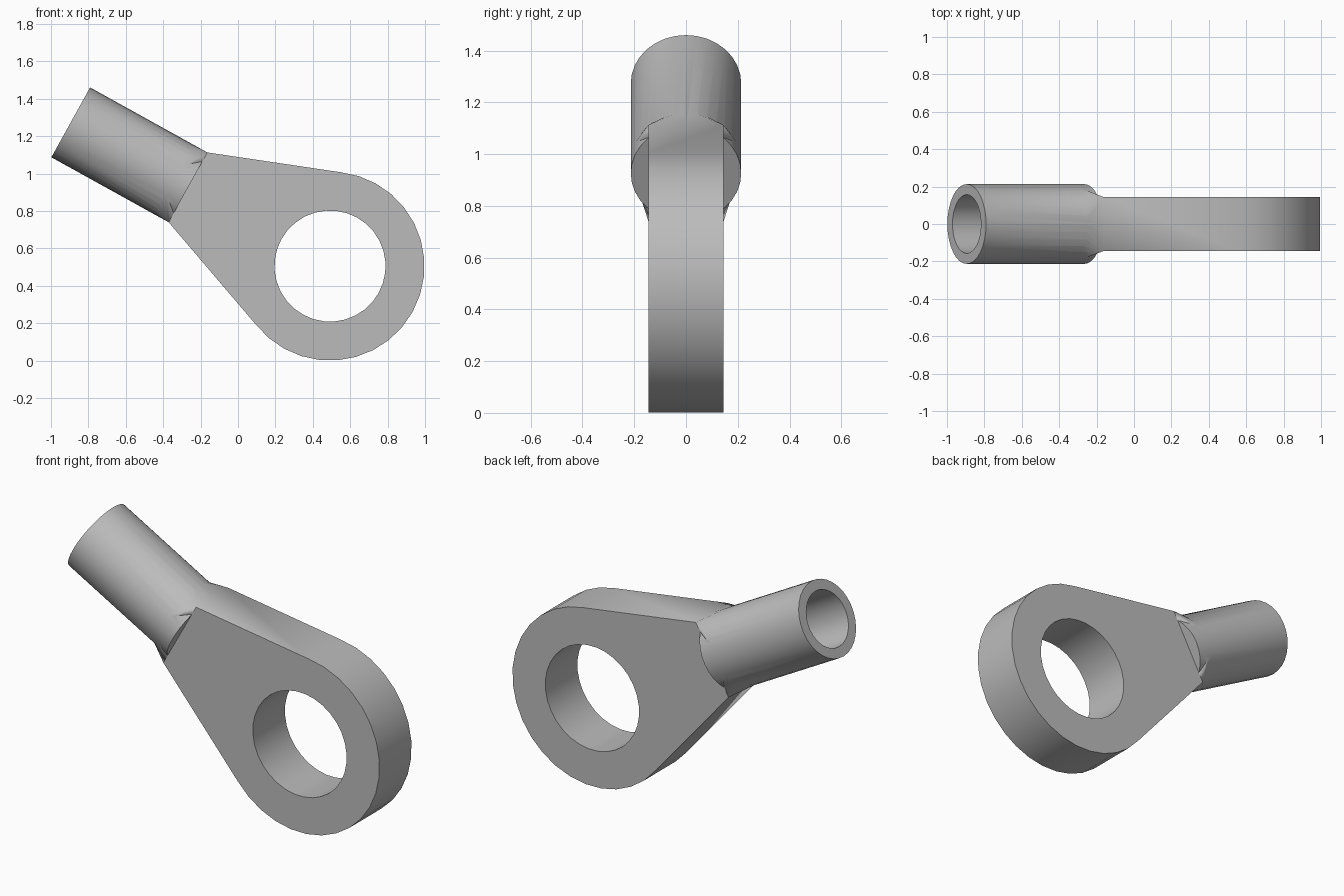
import bpy, bmesh, math
from mathutils import Matrix, Vector

cube = bpy.data.objects.get("Cube")
if cube:
    bpy.data.objects.remove(cube, do_unlink=True)

# Sizes along the lug's own axis: u runs from the ring centre to the barrel mouth
RING_R, HOLE_R, HALF_T = 0.505, 0.297, 0.145
TUBE_R, BORE_R = 0.2135, 0.157
NECK, MOUTH, BLEND, BORE_END = 0.868, 1.585, 0.965, 0.92
SEGMENTS = 32
TILT = math.radians(29)

u = Vector((-math.cos(TILT), 0, math.sin(TILT)))
v = Vector((math.sin(TILT), 0, math.cos(TILT)))
y = Vector((0, -1, 0))
FRAME = Matrix.Translation((0.492, 0, RING_R)) @ Matrix((u, y, v)).transposed().to_4x4()

metal = bpy.data.materials.new("grey metal")
metal.use_nodes = True
metal.diffuse_color = (0.5, 0.5, 0.5, 1)
metal.node_tree.nodes["Principled BSDF"].inputs["Base Color"].default_value = metal.diffuse_color


def circle(radius):
    steps = [2 * math.pi * i / SEGMENTS for i in range(SEGMENTS)]
    return [(radius * math.sin(a), radius * math.cos(a)) for a in steps]


def hull(name, points):
    """Convex solid around points given in the lug's frame."""
    bm = bmesh.new()
    for p in points:
        bm.verts.new(p)
    result = bmesh.ops.convex_hull(bm, input=bm.verts)
    loose = [g for g in result["geom_interior"] if isinstance(g, bmesh.types.BMVert)]
    bmesh.ops.delete(bm, geom=loose, context="VERTS")
    bmesh.ops.dissolve_limit(bm, angle_limit=0.002, verts=bm.verts, edges=bm.edges)
    bmesh.ops.recalc_face_normals(bm, faces=bm.faces)
    mesh = bpy.data.meshes.new(name)
    bm.to_mesh(mesh)
    bm.free()
    mesh.materials.append(metal)
    obj = bpy.data.objects.new(name, mesh)
    obj.matrix_world = FRAME
    bpy.context.collection.objects.link(obj)
    return obj


def rod(name, radius, start, end):
    return hull(name, [(s, a, b) for s in (start, end) for a, b in circle(radius)])


def combine(target, other, operation):
    mod = target.modifiers.new(operation.lower(), "BOOLEAN")
    mod.object, mod.operation, mod.solver = other, operation, "EXACT"
    bpy.context.view_layer.objects.active = target
    bpy.ops.object.modifier_apply(modifier=mod.name)
    bpy.data.objects.remove(other, do_unlink=True)


# Teardrop eye plate, with a hidden tongue inside the barrel
outline = circle(RING_R) + [(NECK, s * TUBE_R) for s in (-1, 1)]
outline += [(NECK + 0.06, s * 0.1) for s in (-1, 1)]
lug = hull("ring_terminal", [(a, t, b) for a, b in outline for t in (-HALF_T, HALF_T)])

# Blend from the plate's square end to the round barrel
square = [(NECK, s * HALF_T, t * TUBE_R) for s in (-1, 1) for t in (-1, 1)]
blend = hull("neck_blend", square + [(BLEND, a, b) for a, b in circle(TUBE_R - 0.001)])

# Barrel, then the eye hole and the barrel's bore
combine(lug, rod("barrel", TUBE_R, NECK, MOUTH), "UNION")
combine(lug, blend, "UNION")
combine(lug, rod("bore_cutter", BORE_R, BORE_END, MOUTH + 0.1), "DIFFERENCE")
eye = hull("eye_cutter", [(a, t, b) for a, b in circle(HOLE_R) for t in (-0.3, 0.3)])
combine(lug, eye, "DIFFERENCE")

# Smooth round surfaces with crisp edges
bpy.ops.object.select_all(action="DESELECT")
lug.select_set(True)
bpy.context.view_layer.objects.active = lug
bpy.ops.object.shade_smooth_by_angle(angle=math.radians(30))
